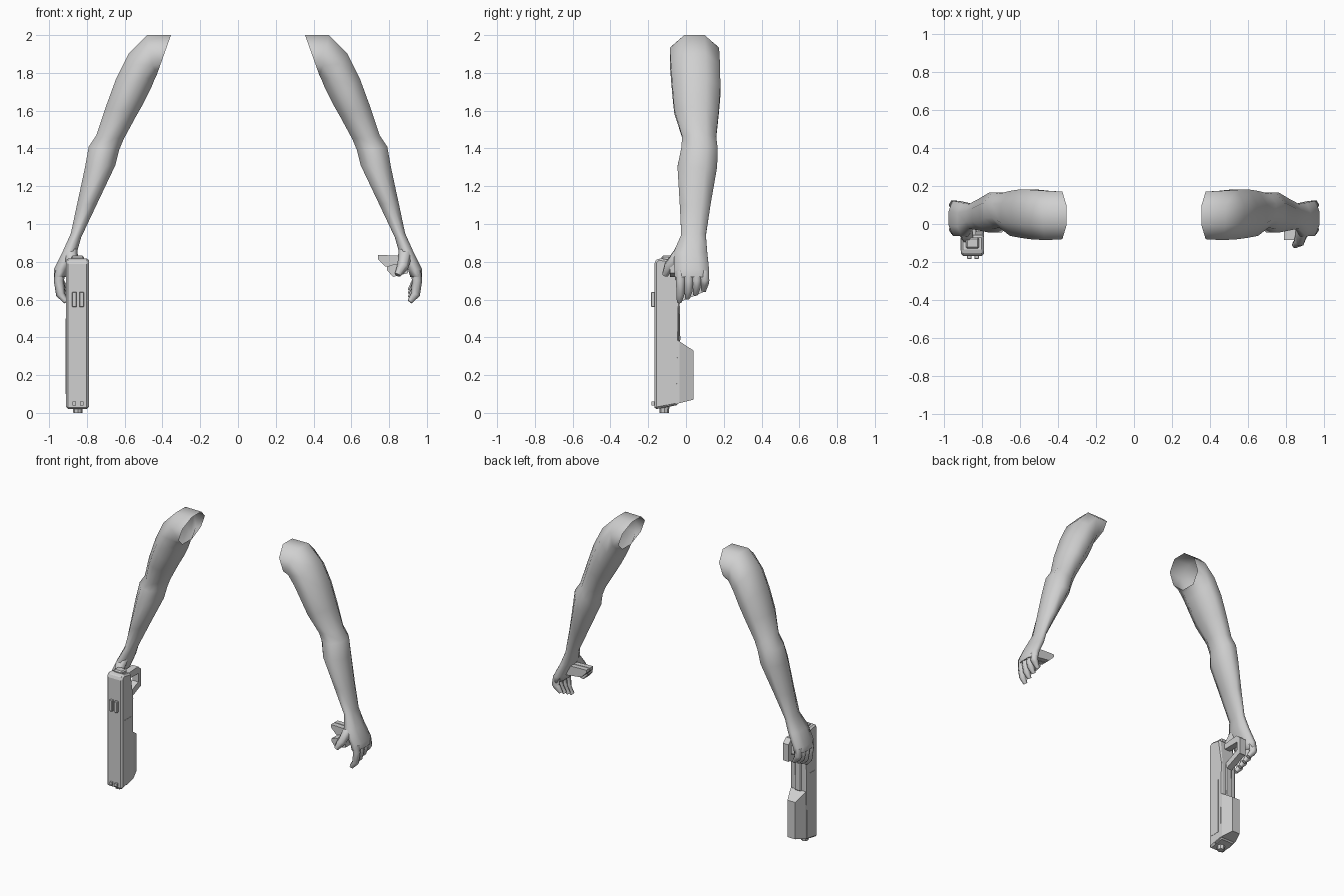
import bpy, bmesh, math
from mathutils import Vector

cube = bpy.data.objects.get("Cube")
if cube:
    bpy.data.objects.remove(cube, do_unlink=True)

grey = bpy.data.materials.new("light grey")
grey.use_nodes = True
grey.diffuse_color = (0.63, 0.63, 0.63, 1)
grey.node_tree.nodes["Principled BSDF"].inputs["Base Color"].default_value = (0.63, 0.63, 0.63, 1)


def finish(name, bm, smooth=None):
    bmesh.ops.recalc_face_normals(bm, faces=bm.faces[:])
    mesh = bpy.data.meshes.new(name)
    bm.to_mesh(mesh)
    bm.free()
    ob = bpy.data.objects.new(name, mesh)
    bpy.context.collection.objects.link(ob)
    mesh.materials.append(grey)
    if smooth:
        bpy.ops.object.select_all(action='DESELECT')
        ob.select_set(True)
        bpy.context.view_layer.objects.active = ob
        bpy.ops.object.shade_smooth_by_angle(angle=math.radians(smooth))
    return ob


def loft(name, rings, smooth=None, cap_start=True):
    """Skin a list of equal-length point loops."""
    bm = bmesh.new()
    loops = [[bm.verts.new(p) for p in r] for r in rings]
    n = len(loops[0])
    for a, b in zip(loops, loops[1:]):
        for i in range(n):
            j = (i + 1) % n
            bm.faces.new((a[i], a[j], b[j], b[i]))
    if cap_start:
        bm.faces.new(loops[0])
    bm.faces.new(loops[-1])
    return finish(name, bm, smooth)


def tube(name, path, radii, side, sides=6):
    """Tapered tube along a path, used for the digits."""
    pts = [Vector((x * side, y, z)) for x, y, z in path]
    rings = []
    for i, p in enumerate(pts):
        t = pts[min(i + 1, len(pts) - 1)] - pts[max(i - 1, 0)]
        v = Vector((0, 1, 0))
        v = (v - v.project(t)).normalized()
        u = t.normalized().cross(v)
        rings.append([p + radii[i] * (u * math.cos(a) + v * math.sin(a))
                      for a in (math.tau * k / sides for k in range(sides))])
    return loft(name, rings, 65)


def block(name, x0, x1, profile, bevel=0.0):
    """Extrude a (y, z) profile from x0 to x1."""
    bm = bmesh.new()
    a, b = ([bm.verts.new((x, y, z)) for y, z in profile] for x in (x0, x1))
    n = len(profile)
    for i in range(n):
        j = (i + 1) % n
        bm.faces.new((a[i], a[j], b[j], b[i]))
    bm.faces.new(a)
    bm.faces.new(b)
    if bevel:
        bmesh.ops.bevel(bm, geom=bm.edges[:], offset=bevel, segments=1, affect='EDGES')
    return finish(name, bm)


def rect(y0, y1, z0, z1):
    return [(y0, z0), (y1, z0), (y1, z1), (y0, z1)]


# Arm sections: outer x, z, inner x, z, front y, back y
SECTIONS = [
    (.355, 2.0, .43, 1.79, -.08, .17), (.48, 2.0, .44, 1.77, -.085, .175),
    (.58, 1.9, .46, 1.72, -.08, .18), (.645, 1.77, .5, 1.64, -.072, .182),
    (.70, 1.62, .54, 1.57, -.062, .174), (.75, 1.47, .605, 1.45, -.02, .16),
    (.79, 1.41, .63, 1.39, -.025, .167), (.81, 1.3, .65, 1.31, -.045, .165),
    (.853, 1.1, .745, 1.11, -.033, .13), (.885, .95, .83, .93, -.025, .105),
    (.93, .85, .85, .86, -.065, .112), (.975, .76, .90, .76, -.062, .122),
    (.974, .72, .912, .72, -.06, .122),
]


def arm_ring(ox, oz, ix, iz, y0, y1, side):
    s = 1 / math.cos(math.pi / 8)
    ring = []
    for k in range(8):
        a = math.tau * (k + .5) / 8
        u, v = math.cos(a) * s / 2, math.sin(a) * s / 2
        ring.append((((ox + ix) / 2 + (ox - ix) * u) * side,
                     (y0 + y1) / 2 + (y1 - y0) * v,
                     (oz + iz) / 2 + (oz - iz) * u))
    return ring


for side, label in ((1, "left"), (-1, "right")):
    # Arm and palm, open at the shoulder
    loft(label + "_arm", [arm_ring(*s, side) for s in SECTIONS], 80, cap_start=False)
    # Four fingers, curling in towards the palm
    for i, digit in enumerate(("little", "ring", "middle", "index")):
        y, tip = .097 - .043 * i, .648 - .02 * i
        tube(f"{label}_{digit}_finger",
             [(.942, y, .75), (.948, y + .003, .70), (.94, y + .002, tip + .04), (.91, y - .004, tip)],
             [.027, .027, .024, .014], side)
    # Thumb, reaching forward and inward
    tube(label + "_thumb",
         [(.88, .01, .89), (.885, -.045, .83), (.872, -.09, .775), (.845, -.112, .73)],
         [.03, .037, .03, .017], side)

# Small wedge-shaped grip held by the left hand: y range, then x, z0, z1 sections
UPPER = [(.74, .815, .835), (.78, .775, .835), (.9, .76, .83)]
LOWER = [(.79, .755, .775), (.82, .72, .785), (.9, .74, .79)]
for name, y0, y1, sections in (("grip_front", -.02, .015, UPPER),
                               ("grip_back", .02, .055, UPPER),
                               ("grip_lower", -.085, -.025, LOWER)):
    loft(name, [[(x, y0, z0), (x, y1, z0), (x, y1, z1), (x, y0, z1)] for x, z0, z1 in sections])

# Sidearm body, pointing down beside the right hand
block("sidearm_body", -.91, -.79,
      [(-.168, .018), (-.168, .80), (-.145, .82), (-.06, .805), (-.04, .62), (-.04, .042)], .011)
block("sidearm_top_rib", -.885, -.815, rect(-.13, -.07, .78, .832), .008)
block("sidearm_spine", -.875, -.825, [(-.06, .36), (-.03, .38), (-.034, .62), (-.06, .62)], .006)

# Stock with a deeply chamfered back
STOCK = [(-.908, -.11), (-.792, -.11), (-.792, -.035), (-.82, .04), (-.88, .04), (-.908, -.035)]
loft("sidearm_stock", [[(x, y, z + slope * (y - .04)) for x, y in STOCK]
                       for z, slope in ((.07, .25), (.33, -.65))])

# Handle loop behind the body
block("handle_top", -.875, -.83, [(-.07, .78), (.07, .79), (.105, .76), (.105, .74), (-.07, .74)])
block("handle_back", -.875, -.83, rect(.073, .105, .64, .75))
block("handle_bottom", -.875, -.83, [(-.06, .575), (.105, .645), (.105, .67), (.073, .68), (-.06, .62)])

# Vents, bolts, side panels and muzzle
for x in (-.866, -.828):
    block("front_vent", x - .012, x + .012, rect(-.185, -.16, .56, .64), .003)
    block("front_bolt", x - .009, x + .009, rect(-.182, -.16, .04, .06))
for x in (-.912, -.794):
    block("side_panel", x, x + .006, rect(-.14, -.07, .1, .5))
bm = bmesh.new()
bmesh.ops.create_cone(bm, cap_ends=True, segments=8, radius1=.024, radius2=.028, depth=.04)
bmesh.ops.translate(bm, verts=bm.verts[:], vec=(-.848, -.115, .02))
finish("muzzle", bm)
